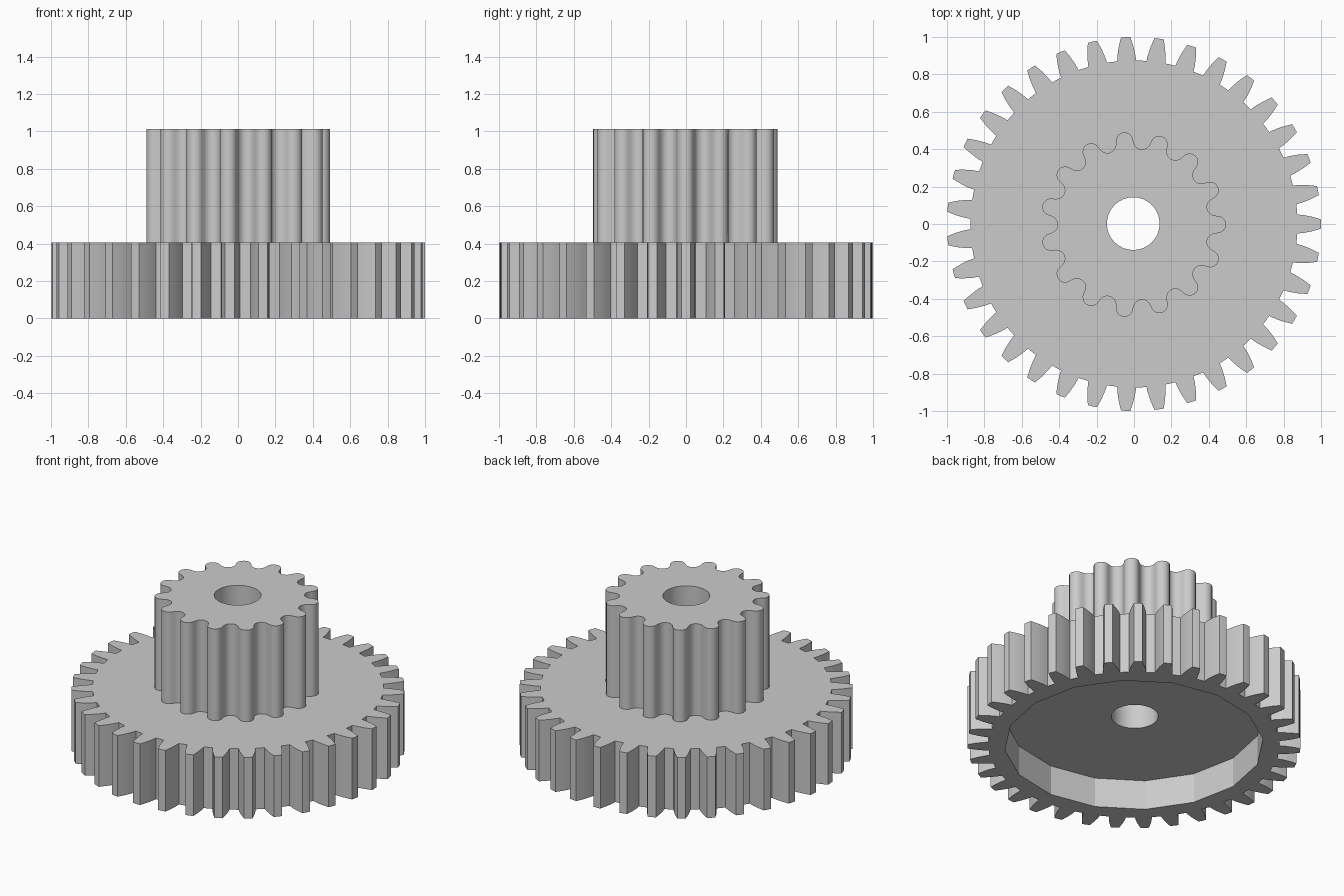
import bpy, bmesh, math

if "Cube" in bpy.data.objects:
    bpy.data.objects.remove(bpy.data.objects["Cube"])

TAU = 2 * math.pi
GEAR_TOP, PINION_TOP, RECESS = 0.405, 1.012, 0.197

grey = bpy.data.materials.new("plain grey")
grey.diffuse_color = (0.6, 0.6, 0.6, 1)
grey.use_nodes = True
grey.node_tree.nodes["Principled BSDF"].inputs["Base Color"].default_value = grey.diffuse_color


def prism(name, outline, z0, z1, centre=(0, 0)):
    """Closed outline extruded from z0 to z1."""
    bm = bmesh.new()
    base = [bm.verts.new((x + centre[0], y + centre[1], z0)) for x, y in outline]
    face = bm.faces.new(base)
    top = bmesh.ops.extrude_face_region(bm, geom=[face])["geom"]
    verts = [g for g in top if isinstance(g, bmesh.types.BMVert)]
    bmesh.ops.translate(bm, verts=verts, vec=(0, 0, z1 - z0))
    bmesh.ops.recalc_face_normals(bm, faces=bm.faces)
    mesh = bpy.data.meshes.new(name)
    bm.to_mesh(mesh)
    bm.free()
    mesh.materials.append(grey)
    obj = bpy.data.objects.new(name, mesh)
    bpy.context.collection.objects.link(obj)
    return obj


def circle(radius, sides):
    return [(radius * math.cos(TAU * i / sides), radius * math.sin(TAU * i / sides))
            for i in range(sides)]


def repeat(points, count):
    """Turn one tooth, drawn along +x, around the centre."""
    out = []
    for i in range(count):
        c, s = math.cos(TAU * i / count), math.sin(TAU * i / count)
        out += [(x * c - y * s, x * s + y * c) for x, y in points]
    return out


def cut(obj, cutter):
    mod = obj.modifiers.new("cut", "BOOLEAN")
    mod.operation, mod.solver, mod.object = "DIFFERENCE", "EXACT", cutter
    bpy.context.view_layer.objects.active = obj
    bpy.ops.object.modifier_apply(modifier=mod.name)


# Large gear: tapering teeth with slightly bulged flanks
flank = [(0.873, 0.051), (0.91, 0.047), (0.95, 0.039), (0.999, 0.025)]
tooth = [(x, -y) for x, y in flank] + [(1.0, 0)] + flank[::-1]
large_gear = prism("large_gear", repeat(tooth, 35), 0, GEAR_TOP)

# Pinion: round lobes alternating with round valleys
R, r, N = 0.45, 0.046, 15
lobe = [(R + r * math.cos(a), r * math.sin(a))
        for a in (math.radians(-90 + 22.5 * i) for i in range(9))]
half = math.pi / N
for i in range(1, 8):
    a = math.radians(-90 + 22.5 * i)
    x, y = R - r * math.cos(a), r * math.sin(a)
    lobe.append((x * math.cos(half) - y * math.sin(half),
                 x * math.sin(half) + y * math.cos(half)))
pinion = prism("pinion", repeat(lobe, N), GEAR_TOP, PINION_TOP, (-0.004, -0.003))

# Underside recess and central bore
recess_cutter = prism("recess_cutter", circle(0.777, 16), -0.2, RECESS)
bore_cutter = prism("bore_cutter", circle(0.141, 32), -0.3, 1.3, (-0.004, 0.002))
cut(large_gear, recess_cutter)
cut(large_gear, bore_cutter)
cut(pinion, bore_cutter)
for helper in (recess_cutter, bore_cutter):
    bpy.data.objects.remove(helper)

# Smooth the rounded pinion and bore, keep edges crisp
for obj, angle in ((large_gear, 14), (pinion, 40)):
    bpy.ops.object.select_all(action="DESELECT")
    obj.select_set(True)
    bpy.context.view_layer.objects.active = obj
    bpy.ops.object.shade_smooth_by_angle(angle=math.radians(angle))
